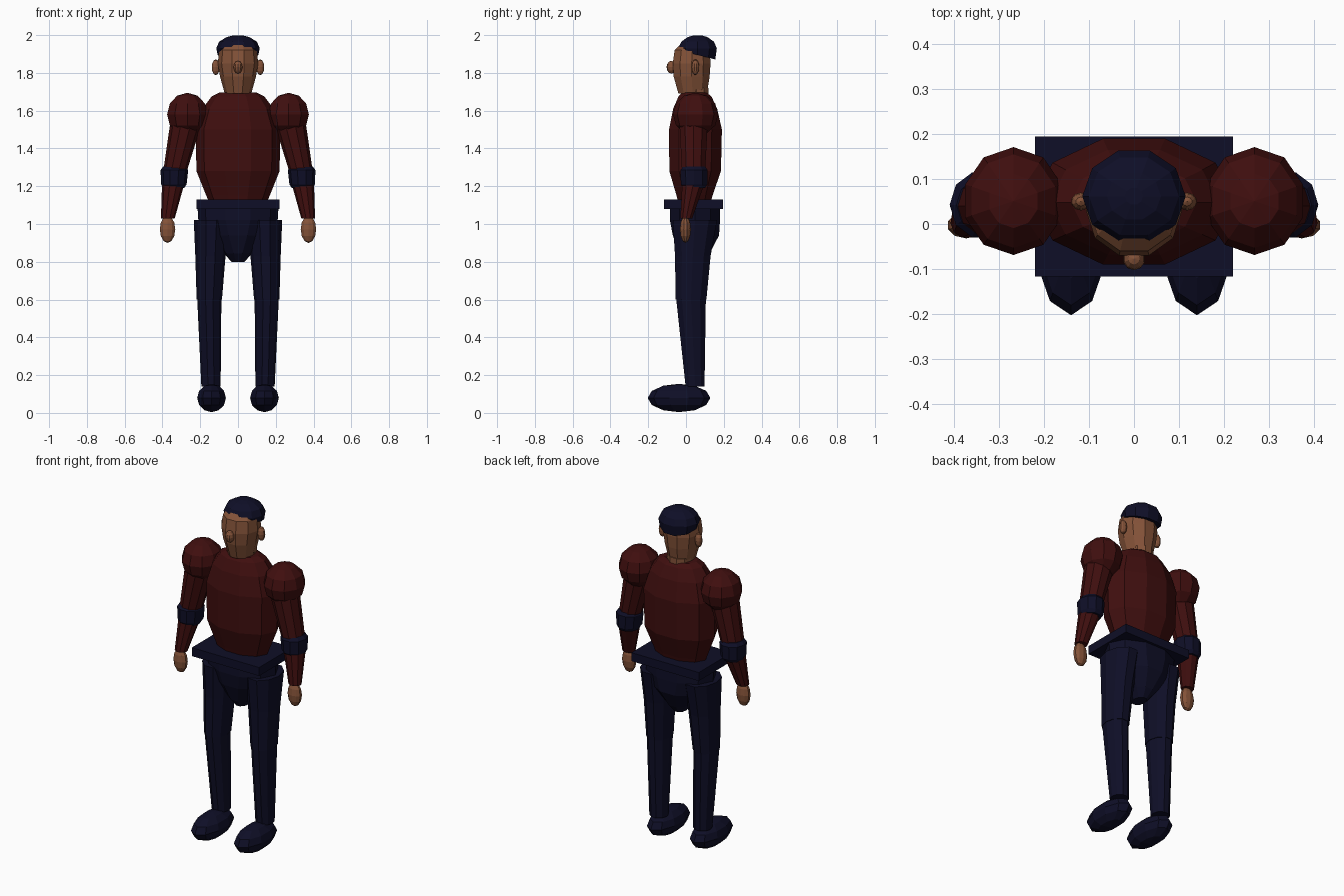
import bpy, bmesh, math


def material(name, rgb):
    m = bpy.data.materials.new(name)
    m.diffuse_color = (*rgb, 1)
    return m


SKIN = material("skin", (0.23, 0.085, 0.04))
MAROON = material("maroon cloth", (0.05, 0.0045, 0.0045))
NAVY = material("navy", (0.0045, 0.0045, 0.02))


def finish(name, bm, mat):
    bmesh.ops.recalc_face_normals(bm, faces=bm.faces)
    me = bpy.data.meshes.new(name)
    bm.to_mesh(me)
    bm.free()
    me.materials.append(mat)
    ob = bpy.data.objects.new(name, me)
    bpy.context.collection.objects.link(ob)
    return ob


def loft(name, mat, rings, sides=10, tilt=0.0):
    """Rings are (z, x_min, x_max, y_min, y_max); tilt lifts the front of the first ring."""
    bm = bmesh.new()
    loops = []
    for k, (z, x0, x1, y0, y1) in enumerate(rings):
        ring = []
        for i in range(sides):
            a = 2 * math.pi * i / sides
            ry = (y1 - y0) / 2 / (0.951 if sides == 10 else 1)
            lift = -tilt * math.sin(a) if k == 0 else 0
            ring.append(bm.verts.new(((x0 + x1) / 2 + (x1 - x0) / 2 * math.cos(a),
                                      (y0 + y1) / 2 + ry * math.sin(a), z + lift)))
        loops.append(ring)
    for a, b in zip(loops, loops[1:]):
        for i in range(sides):
            j = (i + 1) % sides
            bm.faces.new((a[i], a[j], b[j], b[i]))
    bm.faces.new(loops[0])
    bm.faces.new(loops[-1])
    return finish(name, bm, mat)


def ball(name, mat, center, radii, seg=10, rings=6):
    bm = bmesh.new()
    bmesh.ops.create_uvsphere(bm, u_segments=seg, v_segments=rings, radius=1)
    bmesh.ops.scale(bm, vec=radii, verts=bm.verts)
    bmesh.ops.translate(bm, vec=center, verts=bm.verts)
    return finish(name, bm, mat)


def box(name, mat, x, y0, y1, z0, z1):
    bm = bmesh.new()
    bmesh.ops.create_cube(bm, size=1)
    bmesh.ops.scale(bm, vec=(2 * x, y1 - y0, z1 - z0), verts=bm.verts)
    bmesh.ops.translate(bm, vec=(0, (y0 + y1) / 2, (z0 + z1) / 2), verts=bm.verts)
    return finish(name, bm, mat)


def pair(ob):
    """Mirror a right-hand part across the body."""
    mod = ob.modifiers.new("mirror", "MIRROR")
    mod.use_bisect_axis[0] = False
    mod.use_mirror_merge = False


# Head, hair and face
loft("head", SKIN, [(1.69, -0.07, 0.07, -0.04, 0.11), (1.78, -0.095, 0.095, -0.065, 0.125),
                    (1.85, -0.107, 0.107, -0.07, 0.13), (1.92, -0.1, 0.1, -0.06, 0.125),
                    (1.96, -0.07, 0.07, -0.02, 0.11)])
loft("hair", NAVY, [(1.895, -0.108, 0.108, -0.035, 0.155), (1.93, -0.115, 0.115, -0.04, 0.163),
                    (1.965, -0.1, 0.1, -0.025, 0.148), (1.99, -0.06, 0.06, 0.01, 0.113),
                    (1.999, -0.02, 0.02, 0.043, 0.08)], tilt=0.025)
ball("nose", SKIN, (0, -0.077, 1.83), (0.025, 0.026, 0.034))
pair(ball("ear", SKIN, (0.118, 0.05, 1.83), (0.022, 0.02, 0.042)))
loft("neck", SKIN, [(1.64, -0.07, 0.07, -0.01, 0.12), (1.72, -0.07, 0.07, -0.01, 0.12)])

# Shirt
loft("torso", MAROON, [(1.11, -0.15, 0.15, -0.04, 0.13), (1.15, -0.168, 0.168, -0.05, 0.14),
                       (1.28, -0.22, 0.22, -0.088, 0.185), (1.5, -0.224, 0.224, -0.09, 0.19),
                       (1.61, -0.188, 0.188, -0.068, 0.165), (1.675, -0.14, 0.14, -0.04, 0.135),
                       (1.695, -0.1, 0.1, -0.02, 0.11)])

# Belt and pelvis
box("belt", NAVY, 0.22, -0.117, 0.195, 1.08, 1.13)
loft("pelvis", NAVY, [(0.80, -0.035, 0.035, 0.0, 0.09), (0.845, -0.075, 0.075, -0.035, 0.125),
                      (0.94, -0.16, 0.16, -0.07, 0.175), (1.02, -0.21, 0.21, -0.085, 0.18),
                      (1.10, -0.215, 0.215, -0.085, 0.18)])

# Arms
pair(ball("shoulder", MAROON, (0.268, 0.051, 1.58), (0.113, 0.12, 0.115)))
pair(loft("upper_arm", MAROON, [(1.25, 0.28, 0.4, -0.02, 0.1), (1.54, 0.19, 0.358, -0.035, 0.115)]))
pair(loft("elbow_pad", NAVY, [(1.19, 0.285, 0.397, -0.012, 0.1), (1.21, 0.272, 0.407, -0.027, 0.113),
                              (1.285, 0.264, 0.41, -0.03, 0.115), (1.305, 0.275, 0.395, -0.015, 0.1)]))
pair(loft("forearm", MAROON, [(1.03, 0.335, 0.408, -0.03, 0.033), (1.22, 0.282, 0.402, -0.02, 0.1)]))
pair(ball("hand", SKIN, (0.373, -0.003, 0.972), (0.043, 0.029, 0.072)))

# Legs and shoes
pair(loft("thigh", NAVY, [(0.6, 0.085, 0.219, -0.055, 0.108), (0.83, 0.066, 0.226, -0.058, 0.13),
                          (1.02, 0.05, 0.234, -0.07, 0.165)]))
pair(loft("shin", NAVY, [(0.14, 0.092, 0.194, -0.002, 0.098), (0.605, 0.088, 0.216, -0.052, 0.105)]))
pair(ball("shoe", NAVY, (0.14, -0.037, 0.079), (0.08, 0.166, 0.075)))
